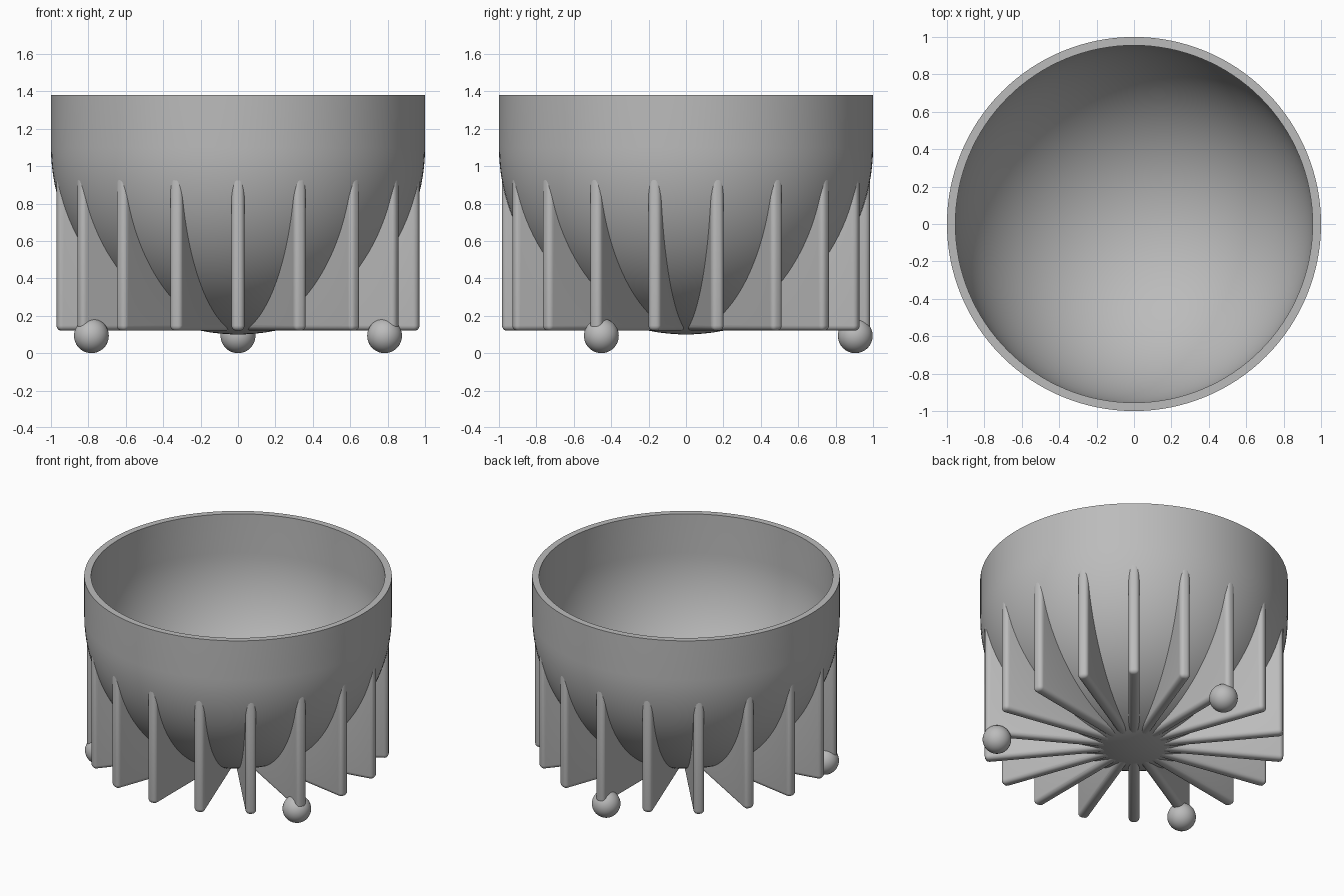
import bpy, bmesh
from math import sin, cos, pi, radians
from mathutils import Matrix, Vector

if "Cube" in bpy.data.objects:
    bpy.data.objects.remove(bpy.data.objects["Cube"], do_unlink=True)

CENTRE_Z = 1.1      # centre of the bowl's hemisphere
RIM_Z = 1.38
OUTER, INNER = 1.0, 0.955
FINS = 18

grey = bpy.data.materials.new("plain grey")
grey.use_nodes = True
grey.diffuse_color = (0.5, 0.5, 0.5, 1)
grey.node_tree.nodes["Principled BSDF"].inputs["Base Color"].default_value = (0.5, 0.5, 0.5, 1)


def add_object(name, mesh):
    obj = bpy.data.objects.new(name, mesh)
    bpy.context.collection.objects.link(obj)
    return obj


def mesh_from(bm, name):
    bmesh.ops.recalc_face_normals(bm, faces=bm.faces)
    mesh = bpy.data.meshes.new(name)
    bm.to_mesh(mesh)
    bm.free()
    mesh.materials.append(grey)
    return mesh


def smooth(obj):
    bpy.ops.object.select_all(action='DESELECT')
    obj.select_set(True)
    bpy.context.view_layer.objects.active = obj
    bpy.ops.object.shade_smooth_by_angle(angle=radians(35))


# Bowl: hollow hemisphere with a straight wall, turned from a profile
def arc(radius, steps=32):
    return [(radius * sin(i / steps * pi / 2), CENTRE_Z - radius * cos(i / steps * pi / 2))
            for i in range(steps + 1)]

profile = arc(OUTER) + [(OUTER, RIM_Z), (INNER, RIM_Z)] + arc(INNER)[::-1]
bm = bmesh.new()
verts = [bm.verts.new((r, 0, z)) for r, z in profile]
edges = [bm.edges.new(pair) for pair in zip(verts, verts[1:])]
bmesh.ops.spin(bm, geom=verts + edges, axis=(0, 0, 1), cent=(0, 0, 0),
               angle=2 * pi, steps=128, use_merge=False)
bmesh.ops.remove_doubles(bm, verts=bm.verts, dist=0.0005)
smooth(add_object("bowl", mesh_from(bm, "bowl")))

# Fin: rounded slab, trimmed to the bowl so that it stays out of the inside
bm = bmesh.new()
bmesh.ops.create_cube(bm, size=1)
bmesh.ops.scale(bm, vec=(0.07, 0.884, 0.88), verts=bm.verts)
bmesh.ops.translate(bm, vec=(0, -0.542, 0.56), verts=bm.verts)
bmesh.ops.bevel(bm, geom=bm.edges[:], offset=0.028, segments=5, profile=0.5, affect='EDGES')
blank = add_object("fin_blank", mesh_from(bm, "fin_blank"))

bm = bmesh.new()
bmesh.ops.create_uvsphere(bm, u_segments=128, v_segments=64, radius=0.976,
                          matrix=Matrix.Translation((0, 0, CENTRE_Z)))
cutter = add_object("fin_cutter", mesh_from(bm, "fin_cutter"))
cutter.hide_render = True

trim = blank.modifiers.new("trim", 'BOOLEAN')
trim.operation = 'DIFFERENCE'
trim.solver = 'EXACT'
trim.object = cutter
bpy.context.view_layer.update()
depsgraph = bpy.context.evaluated_depsgraph_get()
fin_mesh = bpy.data.meshes.new_from_object(blank.evaluated_get(depsgraph))
fin_mesh.name = "fin"
bpy.data.objects.remove(blank, do_unlink=True)
bpy.data.objects.remove(cutter, do_unlink=True)

# Ring of fins around the bowl
for i in range(FINS):
    fin = add_object(f"fin_{i + 1}", fin_mesh)
    fin.rotation_euler.z = i * 2 * pi / FINS
    if i == 0:
        smooth(fin)

# Three ball feet, set on every sixth fin
bm = bmesh.new()
bmesh.ops.create_uvsphere(bm, u_segments=48, v_segments=24, radius=0.093)
foot_mesh = mesh_from(bm, "foot")
for name, degrees in (("foot_left", 60), ("foot_back", 180), ("foot_right", 300)):
    a = radians(degrees)
    foot = add_object(name, foot_mesh)
    foot.location = Vector((0.905 * sin(a), -0.905 * cos(a), 0.093))
    if name == "foot_left":
        smooth(foot)
